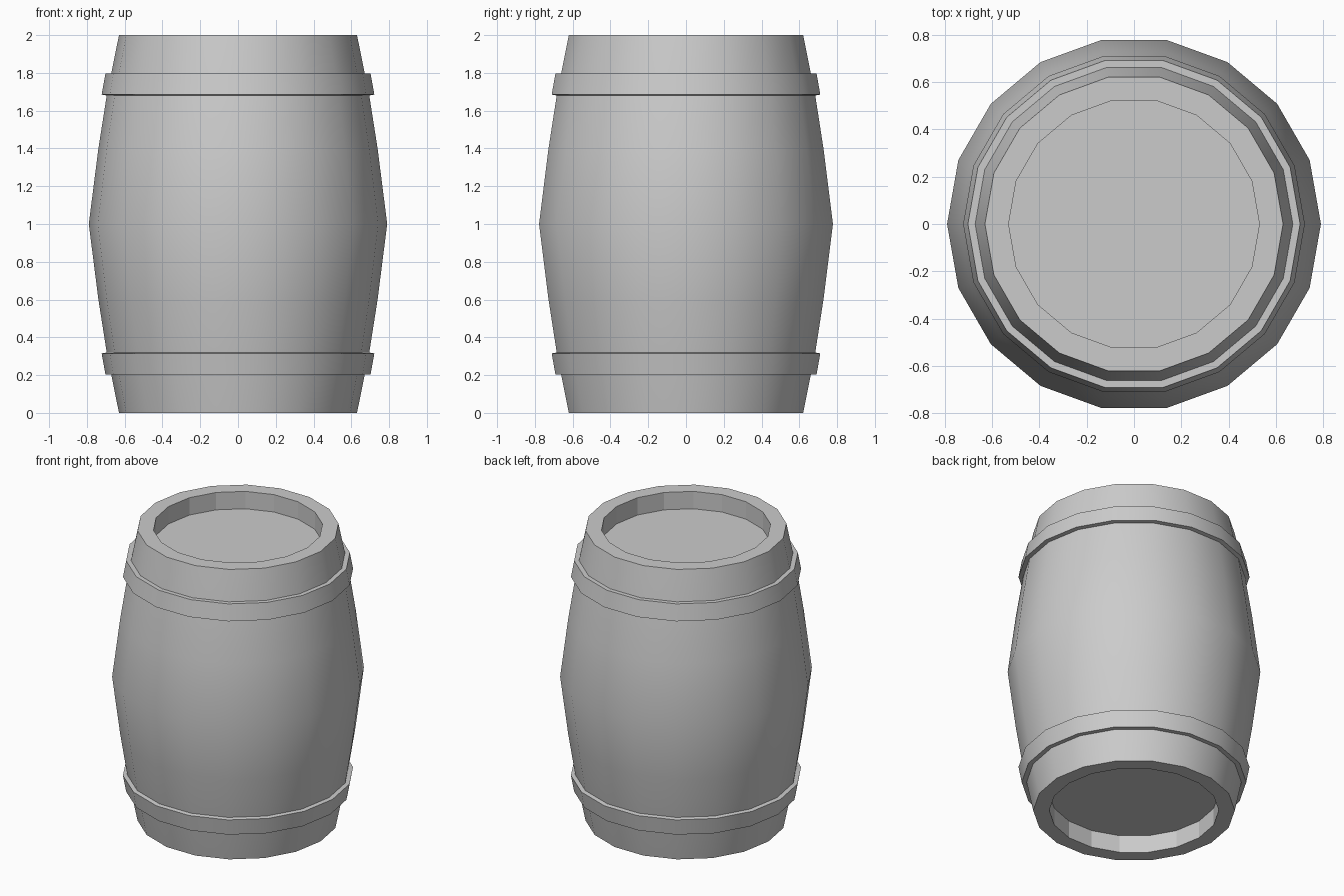
import bpy
import bmesh
from math import cos, sin, tau

if "Cube" in bpy.data.objects:
    bpy.data.objects.remove(bpy.data.objects["Cube"])

SIDES = 18


def lathe(name, profile, closed=False, flat=()):
    """Spin an (r, z) profile about z; r = 0 is avoided by capping open ends."""
    bm = bmesh.new()
    rings = [[bm.verts.new((r * cos(tau * i / SIDES), r * sin(tau * i / SIDES), z))
              for i in range(SIDES)] for r, z in profile]
    bands = len(rings) if closed else len(rings) - 1
    for k in range(bands):
        a, b = rings[k], rings[(k + 1) % len(rings)]
        for i in range(SIDES):
            j = (i + 1) % SIDES
            face = bm.faces.new((a[i], a[j], b[j], b[i]))
            face.smooth = k not in flat
    if not closed:
        bm.faces.new(rings[0])
        bm.faces.new(rings[-1])
    bmesh.ops.recalc_face_normals(bm, faces=bm.faces)
    for e in bm.edges:
        if len(e.link_faces) == 2 and e.calc_face_angle() > 0.6:
            e.smooth = False
    mesh = bpy.data.meshes.new(name)
    bm.to_mesh(mesh)
    bm.free()
    obj = bpy.data.objects.new(name, mesh)
    bpy.context.collection.objects.link(obj)
    return obj


# Bulging body with a recessed lid at each end
upper = [(0.79, 1.0), (0.739, 1.4), (0.695, 1.68), (0.63, 2.0), (0.53, 2.0), (0.53, 1.88)]
lower = [(r, 2 - z) for r, z in reversed(upper[1:])]
body = lower + upper
lathe("barrel_body", body, flat=(0, len(body) - 2))

# Hoops, mirrored about mid-height
hoop = [(0.66, 1.796), (0.702, 1.796), (0.722, 1.685), (0.68, 1.678)]
lathe("upper_hoop", hoop, closed=True)
lathe("lower_hoop", [(r, 2 - z) for r, z in hoop], closed=True)
